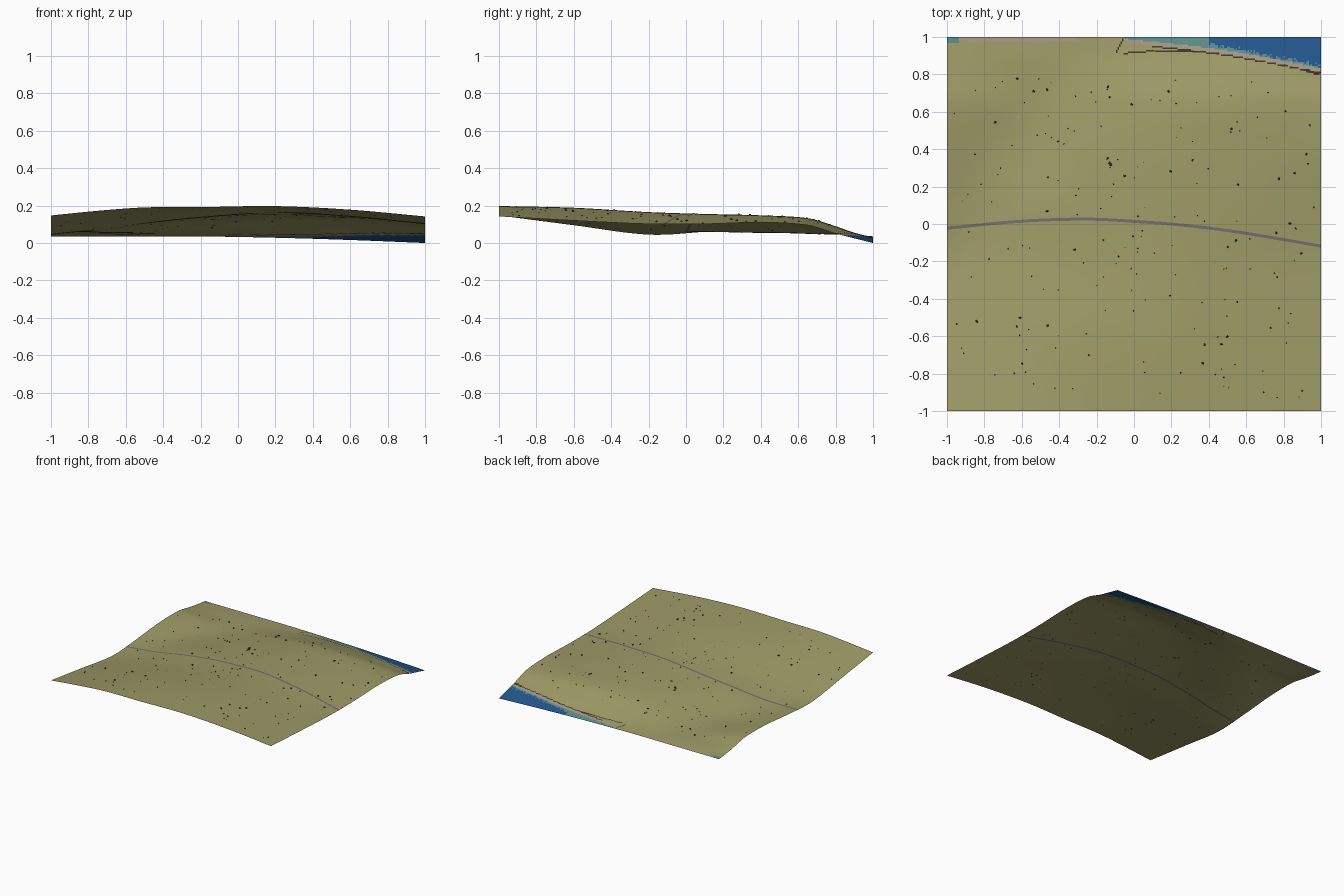
import bpy, bmesh, math, random
from mathutils import Matrix

if "Cube" in bpy.data.objects:
    bpy.data.objects.remove(bpy.data.objects["Cube"])

random.seed(4)


def curve(xs, vs, t):
    """Smooth interpolation through unevenly spaced points."""
    n = len(xs)
    i = 0
    while i < n - 2 and t > xs[i + 1]:
        i += 1

    def slope(k):
        a, b = max(k - 1, 0), min(k + 1, n - 1)
        return (vs[b] - vs[a]) / (xs[b] - xs[a])
    h = xs[i + 1] - xs[i]
    s = (t - xs[i]) / h
    return ((2*s**3 - 3*s*s + 1) * vs[i] + (s**3 - 2*s*s + s) * h * slope(i)
            + (3*s*s - 2*s**3) * vs[i + 1] + (s**3 - s*s) * h * slope(i + 1))


def material(name, rgb):
    m = bpy.data.materials.new(name)
    m.diffuse_color = (*rgb, 1)
    m.use_nodes = True
    m.node_tree.nodes["Principled BSDF"].inputs["Base Color"].default_value = m.diffuse_color
    return m


grass = material("olive_grass", (0.342, 0.328, 0.136))
asphalt = material("grey_road", (0.175, 0.152, 0.160))
sand = material("pale_sand", (0.39, 0.31, 0.23))
shallow = material("teal_shallows", (0.102, 0.262, 0.262))
deep = material("deep_blue", (0.017, 0.095, 0.266))
stone = material("dark_stone", (0.045, 0.038, 0.022))

# Heights: a ridge on the right, a gully at the back left, a falling bank
XS = [-1, -.75, -.5, -.2, .2, .6, 1]
YS = [-1, -.6, -.2, .1, .4, .65, .8, .9, 1]
HEIGHTS = [
    [.147, .172, .190, .192, .197, .178, .142],
    [.095, .125, .155, .175, .188, .160, .120],
    [.045, .078, .110, .140, .165, .142, .102],
    [.060, .062, .095, .130, .155, .140, .102],
    [.085, .055, .065, .115, .147, .135, .110],
    [.087, .062, .050, .090, .130, .125, .095],
    [.062, .050, .046, .062, .088, .082, .050],
    [.046, .044, .043, .045, .055, .045, .025],
    [.035, .035, .035, .035, .028, .016, .000],
]


def height(x, y):
    return curve(YS, [curve(XS, row, x) for row in HEIGHTS], y)


def road_y(x):
    return curve([-1, -.6, -.25, 0, .3, .6, 1],
                 [-.022, .015, .026, .014, -.01, -.05, -.118], x)


def shore_y(x):
    return curve([-.05, .2, .5, .8, 1], [.99, .965, .927, .873, .832], x)


def bank_y(x):
    return curve([-.1, .1, .3, .5, .8, 1], [.91, .923, .924, .905, .852, .795], x)


def ground_slot(x, y, v):
    """Colour slot of a ground face from its position."""
    if abs(v) < .008:
        return 1
    if x < -.06:
        if y > .97 and x < -.935:
            return 3
        if y > .985 - .012 * math.sin(3 * x + 3.2) and x < -.3:
            return 2
        if x > -.1 and abs(y - (.91 + (x + .1) * 1.9)) < .006:
            return 5
        return 0
    s = shore_y(x)
    if y > s:
        edge = 1.0 - .2 * (x - .4) - .035 * (x > .4) + random.uniform(-.012, .012)
        return 4 if x > .4 and y > edge else 3
    if y > s - .022:
        return 2
    if abs(y - (s - .026)) < .004 and x > .1:
        return 5
    if abs(y - bank_y(x)) < .004:
        return 5
    return 0


# Ground sheet: grid rows bend so that the middle rows follow the road
N = 250
bm = bmesh.new()
grid = []
for j in range(N + 1):
    v = -1 + 2 * j / N
    row = []
    for i in range(N + 1):
        x = -1 + 2 * i / N
        y = v + road_y(x) * (1 - v * v)
        row.append(bm.verts.new((x, y, height(x, y))))
    grid.append(row)
for j in range(N):
    v = -1 + 2 * (j + .5) / N
    for i in range(N):
        f = bm.faces.new((grid[j][i], grid[j][i + 1],
                          grid[j + 1][i + 1], grid[j + 1][i]))
        c = f.calc_center_median()
        f.material_index = ground_slot(c.x, c.y, v)
        f.smooth = True
mesh = bpy.data.meshes.new("ground")
bm.to_mesh(mesh)
bm.free()
for m in (grass, asphalt, sand, shallow, deep, stone):
    mesh.materials.append(m)
bpy.context.collection.objects.link(bpy.data.objects.new("ground", mesh))

# Small stones scattered over the grass
bm = bmesh.new()
for k in range(190):
    x, y = random.uniform(-.97, .97), random.uniform(-.97, .78)
    if abs(y - road_y(x)) < .02:
        continue
    r = random.choice([.003, .003, .004, .004, .005, .007])
    bmesh.ops.create_icosphere(
        bm, subdivisions=1, radius=r,
        matrix=Matrix.Translation((x, y, height(x, y) + r * .3))
        @ Matrix.Rotation(random.uniform(0, 6), 4, 'Z')
        @ Matrix.Diagonal((1.2, .9, .8, 1)))
mesh = bpy.data.meshes.new("stones")
bm.to_mesh(mesh)
bm.free()
mesh.materials.append(stone)
bpy.context.collection.objects.link(bpy.data.objects.new("stones", mesh))
